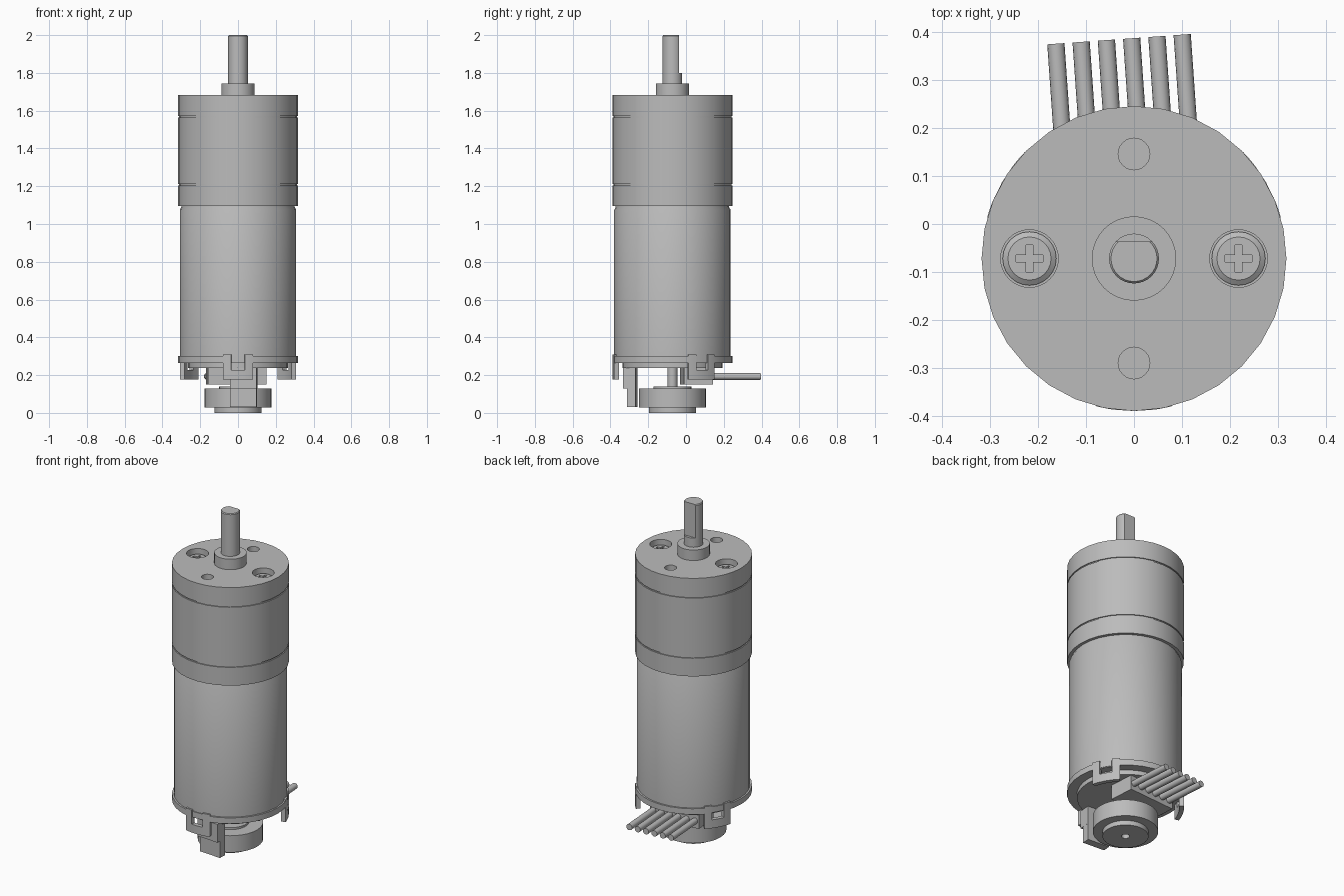
import bpy, bmesh
from math import sin, cos, pi, radians
from mathutils import Matrix, Vector

cube = bpy.data.objects.get("Cube")
if cube:
    bpy.data.objects.remove(cube, do_unlink=True)

AXIS_Y = -0.072
R = 0.318

grey = bpy.data.materials.new("metal grey")
grey.use_nodes = True
COLOUR = (0.5, 0.5, 0.5, 1)
grey.diffuse_color = COLOUR
grey.node_tree.nodes["Principled BSDF"].inputs["Base Color"].default_value = COLOUR


def finish(name, bm):
    bmesh.ops.recalc_face_normals(bm, faces=bm.faces)
    me = bpy.data.meshes.new(name)
    bm.to_mesh(me)
    bm.free()
    me.materials.append(grey)
    ob = bpy.data.objects.new(name, me)
    bpy.context.collection.objects.link(ob)
    smooth(ob)
    return ob


def smooth(ob):
    bpy.ops.object.select_all(action='DESELECT')
    ob.select_set(True)
    bpy.context.view_layer.objects.active = ob
    bpy.ops.object.shade_smooth_by_angle(angle=radians(30))


def lathe(name, profile, x=0, y=AXIS_Y, sides=32):
    """Closed turned solid; profile is (radius, z) from one end cap to the other."""
    bm = bmesh.new()
    rings = [[bm.verts.new((x + r * cos(2 * pi * i / sides), y + r * sin(2 * pi * i / sides), z))
              for i in range(sides)] for r, z in profile]
    for a, b in zip(rings, rings[1:]):
        for i in range(sides):
            j = (i + 1) % sides
            bm.faces.new((a[i], a[j], b[j], b[i]))
    bm.faces.new(rings[0])
    bm.faces.new(rings[-1])
    return finish(name, bm)


def box(name, lo, hi, turn=0):
    bm = bmesh.new()
    lo, hi = Vector(lo), Vector(hi)
    mat = (Matrix.Translation((lo + hi) / 2) @ Matrix.Rotation(radians(turn), 4, 'Z')
           @ Matrix.Diagonal((*(hi - lo), 1)))
    bmesh.ops.create_cube(bm, size=1, matrix=mat)
    return finish(name, bm)


def arc_block(name, angle, start, end, r0, r1, z0, z1, steps=4):
    """Curved block; start and end are widths along the rim from the angle."""
    bm = bmesh.new()
    sections = []
    for i in range(steps + 1):
        t = angle + (start + (end - start) * i / steps) / R
        sections.append([bm.verts.new((r * cos(t), AXIS_Y + r * sin(t), z))
                         for r, z in ((r0, z0), (r1, z0), (r1, z1), (r0, z1))])
    for a, b in zip(sections, sections[1:]):
        for i in range(4):
            j = (i + 1) % 4
            bm.faces.new((a[i], a[j], b[j], b[i]))
    bm.faces.new(sections[0])
    bm.faces.new(sections[-1])
    return finish(name, bm)


def cut(ob, cutters):
    for c in cutters:
        mod = ob.modifiers.new("cut", 'BOOLEAN')
        mod.operation = 'DIFFERENCE'
        mod.solver = 'EXACT'
        mod.object = c
        bpy.context.view_layer.objects.active = ob
        bpy.ops.object.modifier_apply(modifier=mod.name)
        bpy.data.objects.remove(c, do_unlink=True)
    smooth(ob)


# Motor can with a rounded shoulder
lathe("motor_can", [(0.308, 0.265), (0.308, 1.075), (0.3, 1.09), (0.3, 1.1)])

# Gearbox with two thin seam grooves
G = 0.006
gearbox = [(R, 1.094)]
for z in (1.207, 1.568):
    gearbox += [(R, z - 0.004), (R - G, z - 0.004), (R - G, z + 0.004), (R, z + 0.004)]
gearbox = lathe("gearbox", gearbox + [(R, 1.682)])

# Counterbored screw holes at the sides, plain mounting holes front and back
HOLE = 0.218
cut(gearbox, [lathe("bore", [(0.06, 1.638), (0.06, 1.75)], s * HOLE) for s in (-1, 1)]
    + [lathe("mount", [(0.033, 1.6), (0.033, 1.75)], 0, AXIS_Y + s * HOLE, 24) for s in (-1, 1)])

# Cross-head screws
for side, s in (("left", 1), ("right", -1)):
    x = s * HOLE
    screw = lathe(side + "_screw", [(0.056, 1.63), (0.056, 1.648), (0.045, 1.656)], x, sides=24)
    cut(screw, [box("slot", (x - a, AXIS_Y - b, 1.64), (x + a, AXIS_Y + b, 1.7))
                for a, b in ((0.028, 0.007), (0.007, 0.028))])

# Output boss and D-shaped shaft
lathe("shaft_boss", [(0.088, 1.675), (0.088, 1.745)])
shaft = lathe("output_shaft", [(0.052, 1.7), (0.052, 1.995), (0.048, 2.0)])
cut(shaft, [box("flat", (-0.1, -0.036, 1.8), (0.1, 0.1, 2.1))])

# End cap ring and circuit board
bm_ring = lathe("end_cap_ring", [(R, 0.265), (R, 0.3), (0.3, 0.3), (0.3, 0.265)])
cut(bm_ring, [arc_block("notch", radians(a), -0.036, 0.036, 0.309, 0.34, 0.25, 0.32)
              for a in (-90, 30, 150)])
lathe("circuit_board", [(0.264, 0.238), (0.264, 0.268)])

# Three U-shaped clips hanging from the ring, each with a catch in its window
for n, a in (("front", -90), ("left", 30), ("right", 150)):
    t = radians(a)
    for k, (s, e) in enumerate(((-0.08, -0.036), (0.036, 0.08))):
        arc_block(f"{n}_clip_leg_{k + 1}", t, s, e, 0.293, R, 0.176, 0.31)
    arc_block(n + "_clip_bar", t, -0.08, 0.08, 0.293, R, 0.176, 0.226)
    arc_block(n + "_clip_catch", t, -0.034, 0.034, 0.296, 0.312, 0.268, 0.302)

# Rear shaft and encoder magnet wheel with a centre dimple
lathe("rear_shaft", [(0.026, 0.1), (0.026, 0.26)], sides=20)
wheel = lathe("magnet_wheel", [(0.125, 0), (0.125, 0.028), (0.178, 0.028), (0.178, 0.128),
                               (0.1, 0.128), (0.1, 0.14)])
cut(wheel, [lathe("dimple", [(0.022, -0.05), (0.022, 0.04)], sides=20)])

# Sensor hanging in front of the wheel
box("sensor_block", (-0.04, -0.33, 0.13), (0.1, -0.262, 0.24), -4)
box("sensor_plate", (-0.04, -0.308, 0.03), (0.1, -0.262, 0.14), -4)

# Connector and six wires, slightly turned
box("connector", (-0.165, -0.022, 0.15), (0.145, 0.132, 0.24), 4)
for i in range(6):
    tip = Vector((-0.163 + 0.0527 * i, 0.376 + 0.0038 * i, 0.193))
    along = Vector((-0.07, 1, 0)).normalized()
    bm = bmesh.new()
    mat = Matrix.Translation(tip - along * 0.135) @ along.to_track_quat('Z', 'Y').to_matrix().to_4x4()
    bmesh.ops.create_cone(bm, cap_ends=True, segments=16, radius1=0.018, radius2=0.018,
                          depth=0.27, matrix=mat)
    finish(f"wire_{i + 1}", bm)
